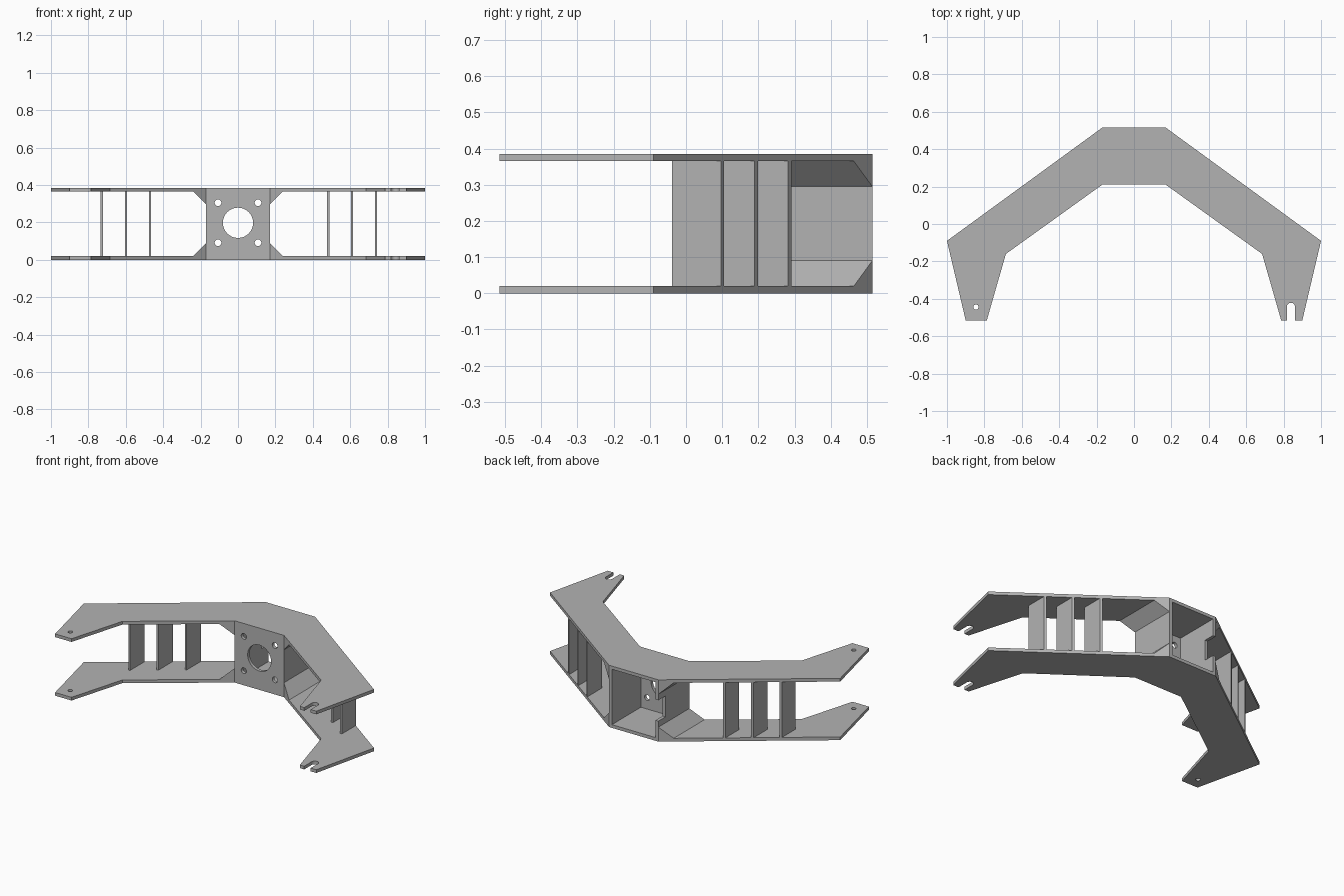
import bpy
import bmesh
from math import pi, cos, sin
from mathutils import Vector

if "Cube" in bpy.data.objects:
    bpy.data.objects.remove(bpy.data.objects["Cube"], do_unlink=True)

HEIGHT, SHEET = 0.385, 0.02
HALF, BACK, FRONT = 0.17, 0.515, 0.21
MID = HEIGHT / 2

steel = bpy.data.materials.new("plain grey steel")
steel.use_nodes = True
steel.diffuse_color = (0.45, 0.45, 0.45, 1)
steel.node_tree.nodes["Principled BSDF"].inputs["Base Color"].default_value = (0.45, 0.45, 0.45, 1)


def prism(name, base, offset):
    """Extrude a flat 3D outline along an offset vector."""
    bm = bmesh.new()
    face = bm.faces.new([bm.verts.new(p) for p in base])
    new = bmesh.ops.extrude_face_region(bm, geom=[face], use_keep_orig=True)["geom"]
    bmesh.ops.translate(bm, vec=Vector(offset),
                        verts=[v for v in new if isinstance(v, bmesh.types.BMVert)])
    bmesh.ops.recalc_face_normals(bm, faces=bm.faces)
    mesh = bpy.data.meshes.new(name)
    bm.to_mesh(mesh)
    bm.free()
    mesh.materials.append(steel)
    obj = bpy.data.objects.new(name, mesh)
    bpy.context.collection.objects.link(obj)
    return obj


def slab(name, x, y, z):
    """Box given as low and high limits on each axis."""
    base = [(x[0], y[0], z[0]), (x[1], y[0], z[0]), (x[1], y[1], z[0]), (x[0], y[1], z[0])]
    return prism(name, base, (0, 0, z[1] - z[0]))


def cut(obj, cutter):
    """Subtract the cutter, then discard it."""
    mod = obj.modifiers.new("cut", "BOOLEAN")
    mod.operation, mod.solver, mod.object = "DIFFERENCE", "EXACT", cutter
    bpy.context.view_layer.objects.active = obj
    bpy.ops.object.modifier_apply(modifier=mod.name)
    bpy.data.objects.remove(cutter, do_unlink=True)


def smooth(obj):
    bpy.ops.object.select_all(action="DESELECT")
    obj.select_set(True)
    bpy.context.view_layer.objects.active = obj
    bpy.ops.object.shade_smooth_by_angle(angle=pi / 6)


def circle(r, n=32):
    return [(r * cos(2 * pi * i / n), r * sin(2 * pi * i / n)) for i in range(n)]


def outer_y(x):
    """Rear edge of an arm."""
    return BACK - (abs(x) - HALF) * 0.729


def inner_y(x):
    """Front edge of an arm."""
    return FRONT - (abs(x) - HALF) * 0.718


# Top and bottom arched plates, with an open slot on one tip and a hole on the other
side = [(HALF, BACK), (1, -0.09), (0.9, -BACK), (0.787, -BACK), (0.685, -0.16), (HALF, FRONT)]
outline = side + [(-x, y) for x, y in reversed(side)]
slot_x, slot_r, slot_y = 0.839, 0.022, -0.443
slot = [(slot_x + slot_r * cos(pi * i / 12), slot_y + slot_r * sin(pi * i / 12)) for i in range(13)]
slot += [(slot_x - slot_r, -0.6), (slot_x + slot_r, -0.6)]
for name, z in (("bottom_plate", 0), ("top_plate", HEIGHT - SHEET)):
    plate = prism(name, [(x, y, z) for x, y in outline], (0, 0, SHEET))
    cut(plate, prism("slot_cutter", [(x, y, z - 0.1) for x, y in slot], (0, 0, 0.3)))
    cut(plate, prism("pin_cutter", [(x - 0.845, y - 0.444, z - 0.1) for x, y in circle(0.014, 20)],
                     (0, 0, 0.3)))
    smooth(plate)

# Front mounting plate with a large bore and four bolt holes
inside = (SHEET, HEIGHT - SHEET)
mount = slab("mounting_plate", (-HALF, HALF), (FRONT, FRONT + SHEET), inside)
holes = [(0, 0, 0.081)] + [(sx * 0.107, sz * 0.107, 0.018) for sx in (-1, 1) for sz in (-1, 1)]
for cx, cz, r in holes:
    cut(mount, prism("bore_cutter", [(cx + x, 0, 0.198 + cz + z) for x, z in circle(r)], (0, 0.4, 0)))
smooth(mount)

# Box side walls, the right one notched at its rear edge
for name, s in (("left_wall", 1), ("right_wall", -1)):
    wall = slab(name, sorted((s * HALF, s * (HALF - SHEET))), (FRONT + SHEET, BACK), inside)
    if s < 0:
        cut(wall, slab("notch_cutter", (-0.3, -0.1), (BACK - 0.07, 0.6), (MID - 0.065, MID + 0.065)))

# Solid corner gussets between the walls and the plates
LEG = 0.07
for side_name, s in (("left", 1), ("right", -1)):
    for level, t in (("lower", -1), ("upper", 1)):
        edge = MID + t * (MID - SHEET)
        corner = [(HALF, edge), (HALF + LEG, edge), (HALF, edge - t * LEG)]
        gusset = prism(f"{side_name}_{level}_gusset",
                       [(s * x, inner_y(x), z) for x, z in corner], (0, BACK - FRONT, 0))
        # Trim the rear end to the arm edge
        for v in gusset.data.vertices:
            if v.index >= 3:
                v.co.y = outer_y(v.co.x)

# Upright ribs across each arm, ending flush with the rear edge
THICK, LENGTH = 0.012, 0.14
for side_name, centres in (("left", (0.483, 0.61, 0.738)), ("right", (-0.47, -0.599, -0.728))):
    for i, x in enumerate(centres, 1):
        a, b = x - THICK / 2, x + THICK / 2
        front = outer_y(x) - LENGTH
        base = [(a, front, SHEET), (b, front, SHEET), (b, outer_y(b), SHEET), (a, outer_y(a), SHEET)]
        prism(f"{side_name}_rib_{i}", base, (0, 0, HEIGHT - 2 * SHEET))
